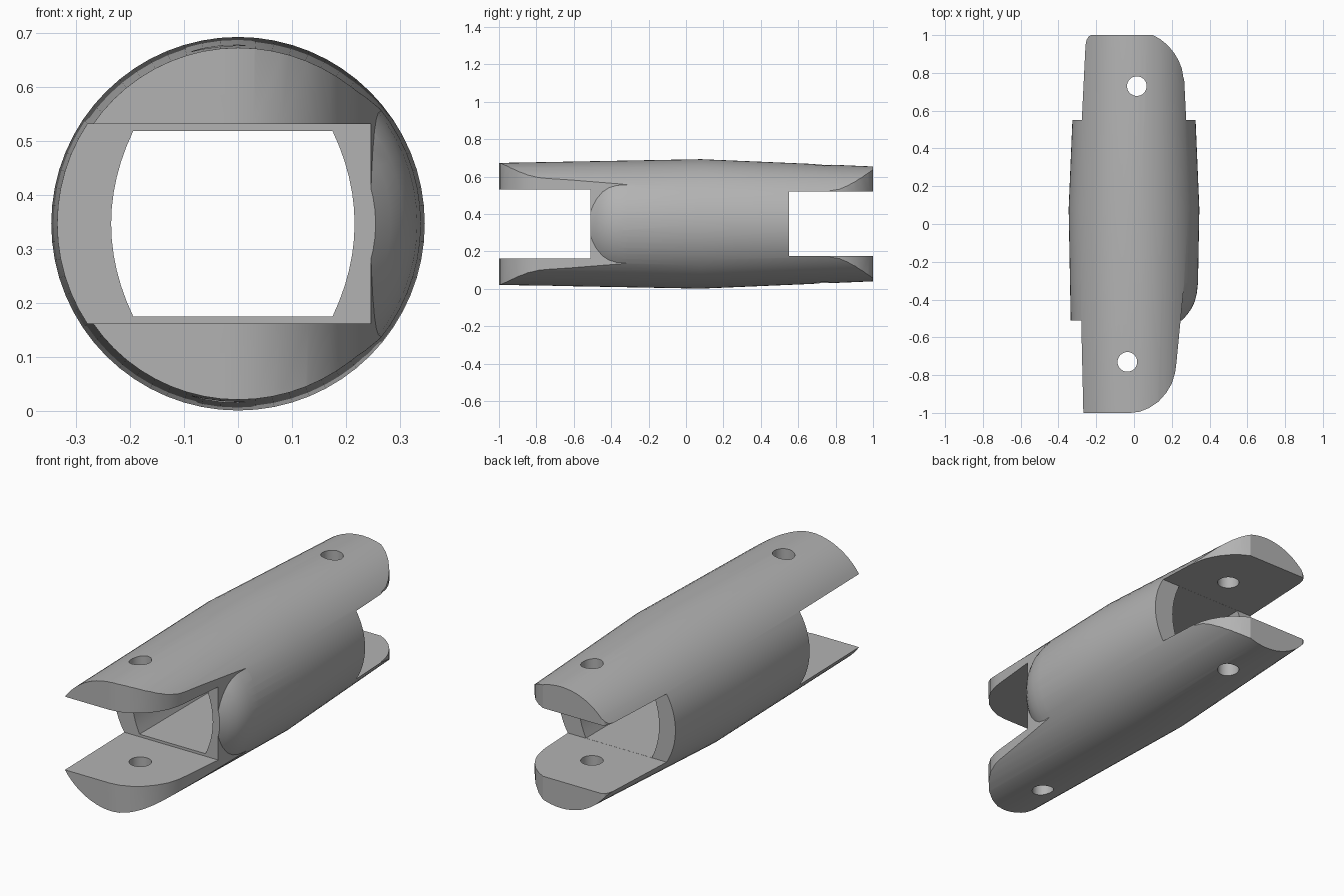
import bpy, bmesh, math
from mathutils import Matrix

cube = bpy.data.objects.get("Cube")
if cube:
    bpy.data.objects.remove(cube, do_unlink=True)

CZ = 0.347           # height of the long axis
FRONT, BACK = -0.51, 0.55   # ends of the side walls

grey = bpy.data.materials.new("plain_grey")
grey.use_nodes = True
colour = (0.45, 0.45, 0.45, 1)
grey.diffuse_color = colour
grey.node_tree.nodes["Principled BSDF"].inputs["Base Color"].default_value = colour


def finish(bm, name):
    bmesh.ops.remove_doubles(bm, verts=bm.verts, dist=1e-5)
    bmesh.ops.recalc_face_normals(bm, faces=bm.faces)
    mesh = bpy.data.meshes.new(name)
    bm.to_mesh(mesh)
    bm.free()
    mesh.materials.append(grey)
    ob = bpy.data.objects.new(name, mesh)
    bpy.context.collection.objects.link(ob)
    return ob


def revolve(name, profile, steps=64):
    """Turn (radius, y) points around the long axis."""
    bm = bmesh.new()
    vs = [bm.verts.new((r, y, CZ)) for r, y in profile]
    es = [bm.edges.new(pair) for pair in zip(vs, vs[1:])]
    bmesh.ops.spin(bm, geom=vs + es, cent=(0, 0, CZ), axis=(0, 1, 0),
                   angle=math.tau, steps=steps)
    return finish(bm, name)


def prism(name, points, direction):
    """Extrude a closed outline of 3D points along a direction."""
    bm = bmesh.new()
    face = bm.faces.new([bm.verts.new(p) for p in points])
    new = bmesh.ops.extrude_face_region(bm, geom=[face])["geom"]
    bmesh.ops.translate(bm, vec=direction,
                        verts=[v for v in new if isinstance(v, bmesh.types.BMVert)])
    return finish(bm, name)


def plan_cut(name, outline):
    return prism(name, [(x, y, -0.5) for x, y in outline], (0, 0, 2))


def cut(target, cutter):
    mod = target.modifiers.new("cut", "BOOLEAN")
    mod.operation = "DIFFERENCE"
    mod.solver = "EXACT"
    mod.object = cutter
    bpy.context.view_layer.objects.active = target
    bpy.ops.object.modifier_apply(modifier=mod.name)
    bpy.data.objects.remove(cutter, do_unlink=True)


# Barrel body, widest just behind the middle
body = revolve("barrel_body", [(0, -1), (0.326, -1), (0.346, 0.08), (0.307, 1), (0, 1)])

# Front left: trim the arms to a rounded outline, keeping the wall's rounded shoulder
front_trim = plan_cut("front_trim", [
    (-0.03, -1.1), (-0.02, -1), (0.03, -0.994), (0.08, -0.974), (0.13, -0.94),
    (0.17, -0.895), (0.2, -0.845), (0.217, -0.79), (0.224, -0.74),
    (0.268, -0.29), (0.6, -0.29), (0.6, -1.1)])
shoulder = revolve("shoulder", [
    (0, FRONT), (0.255, FRONT), (0.283, -0.478), (0.306, -0.445), (0.322, -0.41),
    (0.332, -0.37), (0.339, -0.31), (0.36, -0.28), (0.36, 0), (0, 0)])
cut(front_trim, shoulder)
cut(body, front_trim)

# Back corners of the arms
cut(body, plan_cut("back_round", [
    (0.1, 1.1), (0.1, 1), (0.14, 0.978), (0.18, 0.945), (0.213, 0.905),
    (0.238, 0.862), (0.254, 0.82), (0.262, 0.77), (0.5, 0.77), (0.5, 1.1)]))
cut(body, plan_cut("back_corner", [
    (-0.22, 1.1), (-0.225, 1), (-0.24, 0.993), (-0.251, 0.975), (-0.258, 0.94),
    (-0.5, 0.94), (-0.5, 1.1)]))

# Open slots between the arms at each end
for name, y0, y1, half in (("front_slot", -1.2, FRONT, 0.185), ("back_slot", BACK, 1.2, 0.1725)):
    cut(body, prism(name, [(-1, y0, CZ - half), (1, y0, CZ - half),
                           (1, y0, CZ + half), (-1, y0, CZ + half)], (0, y1 - y0, 0)))

# Through window with bowed side walls
H, N = 0.172, 12
steps = [2 * i / N - 1 for i in range(N + 1)]
right = [(0.216 - 0.041 * t * t, -0.7, CZ + H * t) for t in steps]
left = [(0.041 * t * t - 0.235, -0.7, CZ + H * t) for t in reversed(steps)]
cut(body, prism("window", right + left, (0, 1.4, 0)))

# Pin holes through both arms
for x, y in ((0.015, 0.73), (-0.035, -0.73)):
    ring = [(x + 0.052 * math.cos(a), y + 0.052 * math.sin(a))
            for a in (math.tau * i / 32 for i in range(32))]
    cut(body, plan_cut("pin_hole", ring))

bpy.ops.object.select_all(action="DESELECT")
body.select_set(True)
bpy.context.view_layer.objects.active = body
bpy.ops.object.shade_smooth_by_angle(angle=math.radians(25))
